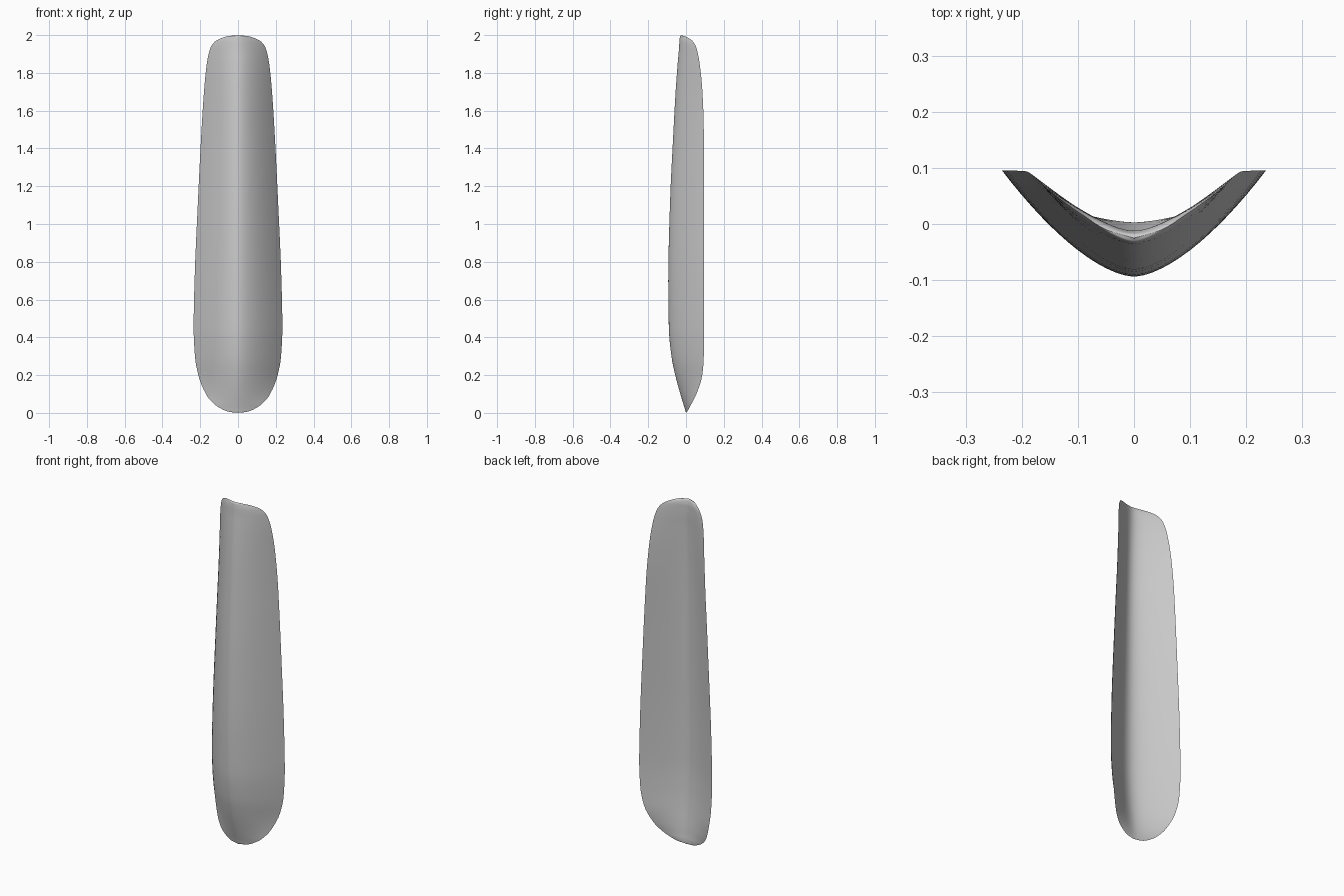
import bpy
import bmesh
from math import radians, sqrt

default_cube = bpy.data.objects.get("Cube")
if default_cube:
    bpy.data.objects.remove(default_cube, do_unlink=True)

# Stations up the blade: height, half width, wing tip y, outer ridge y, inner valley y
stations = [
    (0, 0, 0, 0, 0),
    (.005, .045, .005, -.002, .003),
    (.02, .085, .014, -.006, .003),
    (.05, .13, .03, -.015, 0),
    (.1, .17, .055, -.03, -.005),
    (.2, .21, .086, -.057, -.017),
    (.3, .228, .094, -.077, -.026),
    (.45, .235, .095, -.091, -.033),
    (.7, .23, .095, -.094, -.034),
    (1.1, .213, .095, -.085, -.03),
    (1.5, .193, .094, -.066, -.025),
    (1.7, .18, .087, -.055, -.02),
    (1.85, .165, .072, -.044, -.015),
    (1.93, .147, .056, -.037, -.012),
    (1.965, .123, .038, -.035, -.012),
    (1.985, .085, .012, -.033, -.015),
    (1.995, .05, -.01, -.031, -.018),
    (2, 0, -.025, -.025, -.025),
]
STEPS = 4        # rings between two stations
HALF = 14        # points across each half of the section
ROUNDING = .3    # softness of the inner valley


def spline(a, b, c, d, t):
    """Interpolate between b and c, with slopes limited so nothing overshoots."""
    def slope(p, q, r):
        left, right = (q[0] - p[0]) or 1, (r[0] - q[0]) or 1
        result = [1]
        for k in range(1, len(q)):
            u, v = (q[k] - p[k]) / left, (r[k] - q[k]) / right
            result.append(2 * u * v / (u + v) if u * v > 0 else 0)
        return result

    span = c[0] - b[0]
    start, end = slope(a, b, c), slope(b, c, d)
    ease = t * t * (3 - 2 * t)
    values = [b[0] + span * t]
    for k in range(1, len(b)):
        values.append(b[k] + (c[k] - b[k]) * ease
                      + span * (start[k] * t * (1 - t) ** 2 - end[k] * t * t * (1 - t)))
    return values


def section(z, width, tip, outer, inner):
    """Closed crescent: bowed front, rounded valley behind, sharp wing tips."""
    fractions = [i / HALF for i in range(-HALF, HALF + 1)]
    front = [(s * width, outer + (tip - outer) * abs(s) ** 1.65, z) for s in fractions]
    depth = sqrt(1 + ROUNDING ** 2) - ROUNDING
    back = [(s * width,
             inner + (tip - inner) * (sqrt(s * s + ROUNDING ** 2) - ROUNDING) / depth, z)
            for s in reversed(fractions[1:-1])]
    return front + back


# Rings along the blade
rings = []
last = len(stations) - 1
for i in range(last):
    neighbours = [stations[min(max(j, 0), last)] for j in range(i - 1, i + 3)]
    for step in range(STEPS):
        if i or step:
            rings.append(section(*spline(*neighbours, step / STEPS)))

# Skin the rings, closing each end to a point
bm = bmesh.new()
loops = [[bm.verts.new(p) for p in ring] for ring in rings]
count = len(loops[0])
for low, high in zip(loops, loops[1:]):
    for k in range(count):
        n = (k + 1) % count
        bm.faces.new((low[k], low[n], high[n], high[k]))
for loop, end in ((loops[0], stations[0]), (loops[-1], stations[-1])):
    point = bm.verts.new((0, end[2], end[0]))
    for k in range(count):
        bm.faces.new((loop[k], loop[(k + 1) % count], point))
bmesh.ops.recalc_face_normals(bm, faces=bm.faces)

mesh = bpy.data.meshes.new("curved_blade")
bm.to_mesh(mesh)
bm.free()
blade = bpy.data.objects.new("curved_blade", mesh)
bpy.context.collection.objects.link(blade)

# Plain grey finish
grey = bpy.data.materials.new("plain_grey")
grey.use_nodes = True
colour = (.6, .6, .6, 1)
grey.diffuse_color = colour
grey.node_tree.nodes["Principled BSDF"].inputs["Base Color"].default_value = colour
mesh.materials.append(grey)

# Smooth faces, crisp wing edges
bpy.ops.object.select_all(action="DESELECT")
blade.select_set(True)
bpy.context.view_layer.objects.active = blade
bpy.ops.object.shade_smooth_by_angle(angle=radians(50))
